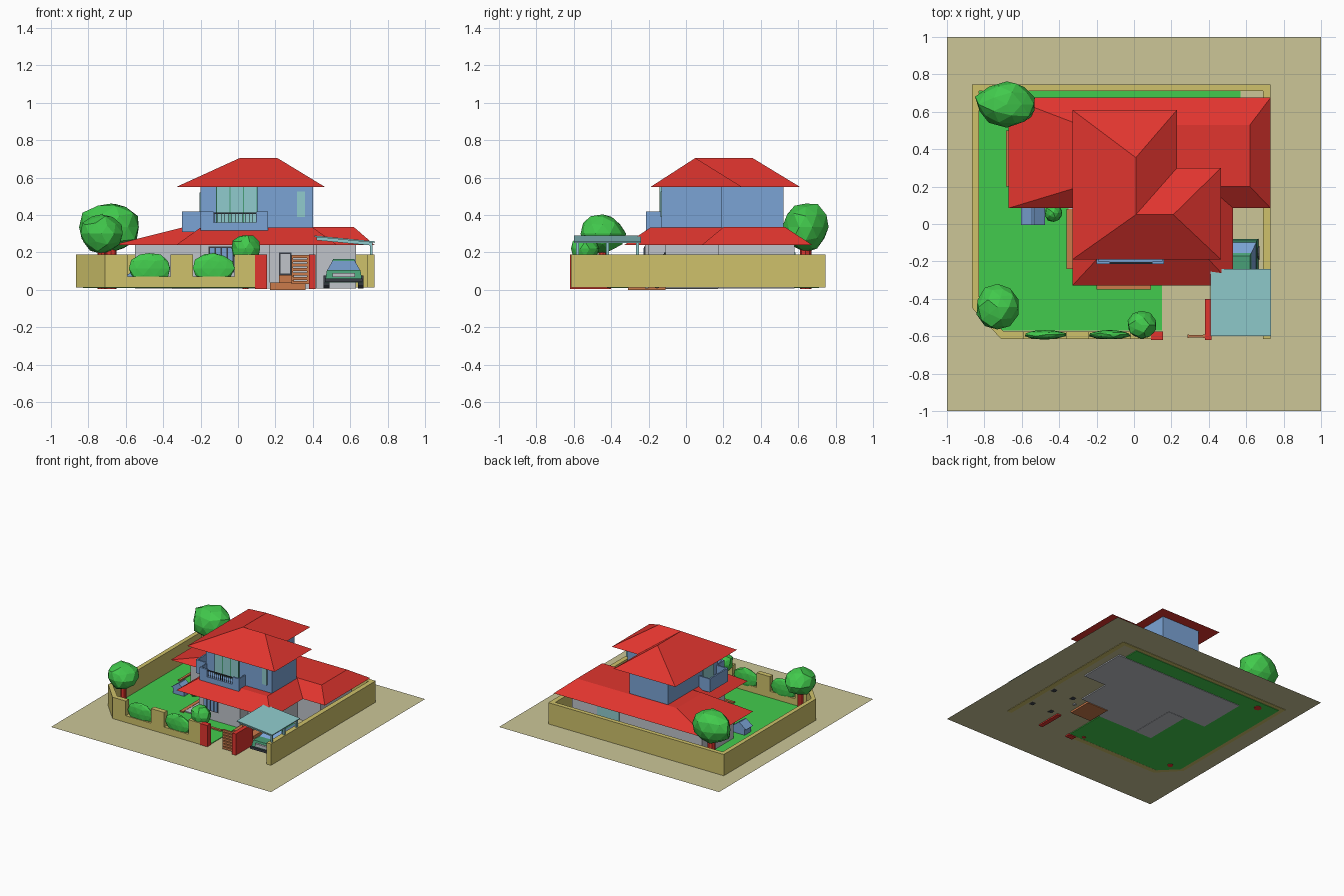
import bpy, bmesh, math, random
from mathutils import Vector

random.seed(4)
cube = bpy.data.objects.get("Cube")
if cube:
    bpy.data.objects.remove(cube, do_unlink=True)


def material(name, *rgb):
    m = bpy.data.materials.new(name)
    m.use_nodes = True
    col = [(c / 255) ** 2.2 for c in rgb] + [1]
    m.diffuse_color = col
    m.node_tree.nodes["Principled BSDF"].inputs["Base Color"].default_value = col
    return m


SAND = material("sand", 203, 197, 150)
YELLOW = material("yellow wall", 205, 192, 106)
GREEN = material("leaf green", 68, 202, 78)
RED = material("tile red", 224, 56, 50)
GREY = material("pale grey", 190, 194, 200)
BLUE = material("wall blue", 122, 162, 212)
GLASS = material("glass teal", 142, 202, 204)
CAR = material("car green", 74, 158, 118)
WOOD = material("wood orange", 202, 122, 76)
DARK = material("dark grey", 60, 64, 72)


def mesh(name, verts, faces, mat):
    bm = bmesh.new()
    vs = [bm.verts.new(v) for v in verts]
    for f in faces:
        bm.faces.new([vs[i] for i in f])
    bmesh.ops.recalc_face_normals(bm, faces=bm.faces)
    return finish(name, bm, mat)


def finish(name, bm, mat):
    me = bpy.data.meshes.new(name)
    bm.to_mesh(me)
    bm.free()
    me.materials.append(mat)
    ob = bpy.data.objects.new(name, me)
    bpy.context.collection.objects.link(ob)
    return ob


def frustum(name, x, y, z, top_x, top_y, mat):
    """Box whose top rectangle may differ from its bottom one."""
    v = [(a, b, h) for h, p, q in ((z[0], x, y), (z[1], top_x, top_y))
         for a, b in ((p[0], q[0]), (p[1], q[0]), (p[1], q[1]), (p[0], q[1]))]
    sides = [(i, (i + 1) % 4, (i + 1) % 4 + 4, i + 4) for i in range(4)]
    return mesh(name, v, sides + [(3, 2, 1, 0), (4, 5, 6, 7)], mat)


def box(name, x, y, z, mat):
    return frustum(name, x, y, z, x, y, mat)


def prism(name, outline, z0, z1, mat):
    n = len(outline)
    v = [(a, b, h) for h in (z0, z1) for a, b in outline]
    sides = [(i, (i + 1) % n, (i + 1) % n + n, i + n) for i in range(n)]
    return mesh(name, v, sides + [tuple(range(n)), tuple(range(n, 2 * n))], mat)


def foliage(name, center, size, detail=2, jitter=0.1):
    bm = bmesh.new()
    bmesh.ops.create_icosphere(bm, subdivisions=detail, radius=1)
    for v in bm.verts:
        k = 1 + random.uniform(-jitter, jitter * 0.5)
        v.co = Vector(c + s * k * a for c, s, a in zip(center, size, v.co))
    return finish(name, bm, GREEN)


def cylinder(name, center, radius, depth, mat, axis="Z", sides=8):
    bm = bmesh.new()
    bmesh.ops.create_cone(bm, cap_ends=True, segments=sides, radius1=radius,
                          radius2=radius, depth=depth)
    ob = finish(name, bm, mat)
    ob.location = center
    if axis == "X":
        ob.rotation_euler.y = math.pi / 2
    return ob


# Ground and lawn
G = 0.015
mesh("ground", [(-1, -1, G), (1, -1, G), (1, 1, G), (-1, 1, G)], [(0, 1, 2, 3)], SAND)
prism("lawn", [(-.83, .71), (.57, .71), (.57, .3), (.15, .3), (.15, -.57), (-.7, -.57), (-.83, -.44)],
      0.009, 0.02, GREEN)

# Boundary wall with mitred corners
outer = [(.73, -.615), (.73, .745), (-.865, .745), (-.865, -.45), (-.71, -.615), (-.59, -.615)]
inner = [(.69, -.615), (.69, .71), (-.83, .71), (-.83, -.44), (-.695, -.575), (-.59, -.575)]
prism("boundary_wall", outer + inner[::-1], 0.012, 0.19, YELLOW)
for i, x in enumerate(((-.36, -.24), (-.02, .09))):
    box(f"front_wall_pier_{i}", x, (-.615, -.575), (0.012, 0.19), YELLOW)
for i, x in enumerate(((-.59, -.36), (-.24, -.02))):
    box(f"front_wall_low_{i}", x, (-.615, -.575), (0.012, 0.07), YELLOW)
    foliage(f"hedge_{i}", (sum(x) / 2, -.592, .115), (.115, .026, .085), 2, .08)
box("gate_pier", (.09, .155), (-.62, -.575), (0.005, 0.19), RED)
box("gate_side_wall", (.38, .415), (-.62, -.4), (0.005, 0.19), RED)

# Slatted gate
for x in (.285, .37):
    box("gate_stile", (x, x + .01), (-.61, -.59), (.03, .185), WOOD)
for i in range(7):
    z = .03 + i * .0235
    box(f"gate_slat_{i}", (.285, .38), (-.607, -.593), (z, z + .016), WOOD)

# Ground floor
W = (0.006, 0.245)
box("rear_rooms", (-.55, .63), (.17, .58), W, GREY)
box("front_room", (-.2, .17), (-.22, .18), W, GREY)
box("entry_hall", (.16, .42), (-.11, .18), W, GREY)
box("entry_column", (.4, .42), (-.22, -.2), W, GREY)
box("porch_floor", (.17, .36), (-.31, -.11), (0, .04), WOOD)
box("porch_step", (.22, .3), (-.26, -.11), (.04, .08), WOOD)
box("front_door", (.22, .285), (-.118, -.1), (.08, .2), DARK)
box("front_door_panel", (.228, .277), (-.122, -.1), (.088, .192), GREY)
for i in range(4):
    x = -.15 + i * .032
    box(f"front_window_pane_{i}", (x, x + .024), (-.227, -.2), (.1, .225), BLUE)
box("front_window_frame", (-.158, -.022), (-.224, -.2), (.092, .232), DARK)
box("side_window", (.2, .4), (.575, .586), (.1, .2), GLASS)

# Brick borders and kennel
box("border_front", (-.2, .09), (-.35, -.33), (.01, .03), WOOD)
box("border_side", (-.36, -.33), (-.24, .08), (.01, .03), WOOD)
box("border_left", (-.685, -.665), (.2, .5), (.01, .03), WOOD)
box("terrace_step", (-.35, -.2), (-.22, .17), (.004, .028), GREY)
box("kennel_body", (-.59, -.49), (.0, .08), (.015, .07), BLUE)
frustum("kennel_roof", (-.605, -.475), (-.005, .085), (.07, .115), (-.545, -.535), (-.005, .085), BLUE)

# Lower roofs
frustum("rear_lower_roof", (-.67, .73), (.085, .675), (.24, .335), (-.29, .62), (.2, .53), RED)
frustum("front_lower_roof", (-.33, .53), (-.33, .3), (.24, .333), (-.2, .4), (-.19, .3), RED)

# Upper floor
box("upper_front_block", (-.2, .4), (-.13, .19), (.3, .56), BLUE)
box("upper_rear_block", (-.2, .15), (.18, .52), (.3, .56), BLUE)
box("balcony_glass", (-.115, .105), (-.138, -.12), (.34, .55), GLASS)
for i in range(4):
    x = -.117 + i * .072
    box(f"balcony_mullion_{i}", (x, x + .006), (-.141, -.12), (.34, .55), CAR)
box("corner_window", (.315, .357), (-.137, -.12), (.39, .525), GLASS)
box("left_balcony_door", (-.207, -.19), (-.07, .07), (.34, .52), GLASS)

# Front balcony
box("balcony_floor", (-.2, .16), (-.215, -.13), (.3, .36), BLUE)
for x in ((-.2, -.13), (.1, .16)):
    box("balcony_parapet", x, (-.215, -.2), (.34, .42), BLUE)
for x in ((-.2, -.19), (.15, .16)):
    box("balcony_side", x, (-.215, -.13), (.34, .42), BLUE)
box("balcony_handrail", (-.13, .1), (-.211, -.203), (.406, .414), DARK)
for i in range(13):
    x = -.128 + i * .0187
    box(f"baluster_{i}", (x, x + .003), (-.209, -.205), (.36, .41), DARK)

# Left balcony
box("left_balcony_floor", (-.3, -.2), (-.12, .12), (.31, .35), BLUE)
box("left_balcony_parapet", (-.3, -.288), (-.12, .12), (.33, .42), BLUE)
for y in ((-.12, -.108), (.108, .12)):
    box("left_balcony_end", (-.3, -.2), y, (.33, .42), BLUE)

# Upper hip roof
eave = [(-.33, .61), (-.33, -.19), (.465, -.19), (.465, .3), (.23, .3), (.23, .61)]
ridge = [(.01, .355), (.01, .05), (.21, .05)]
mesh("upper_roof", [(*p, .55) for p in eave] + [(*p, .705) for p in ridge],
     [(0, 1, 7, 6), (1, 2, 8, 7), (2, 3, 8), (3, 4, 7, 8), (4, 5, 6, 7), (5, 0, 6), (5, 4, 3, 2, 1, 0)], RED)

# Carport
canopy = box("carport_canopy", (-.162, .162), (-.6, -.24), (-.004, .004), GLASS)
canopy.location = (.57, 0, .271)
canopy.rotation_euler.y = math.radians(5.5)
for y in (-.58, -.42, -.26):
    beam = box("carport_beam", (-.15, .15), (y - .006, y + .006), (-.02, -.004), GLASS)
    beam.location, beam.rotation_euler = canopy.location, canopy.rotation_euler
    box("carport_post", (.705, .72), (y - .008, y + .008), (.19, .25), GLASS)

# Car
CX = .565
frustum("car_body", (CX - .1, CX + .1), (-.5, -.08), (.04, .105), (CX - .09, CX + .09), (-.48, -.09), CAR)
frustum("car_windows", (CX - .088, CX + .088), (-.4, -.1), (.105, .155), (CX - .06, CX + .06), (-.32, -.16), BLUE)
frustum("car_top", (CX - .062, CX + .062), (-.325, -.155), (.155, .166), (CX - .055, CX + .055), (-.31, -.17), CAR)
box("car_bumper", (CX - .1, CX + .1), (-.51, -.49), (.042, .06), DARK)
box("car_grille", (CX - .06, CX + .06), (-.501, -.485), (.068, .09), GREY)
for side in (-1, 1):
    for y in (-.41, -.155):
        cylinder("car_wheel", (CX + side * .092, y, .042), .034, .03, DARK, "X", 12)

# Trees and shrubs
trees = [("rear_tree", (-.68, .64, .335), (.17, .125, .14), .03),
         ("front_tree", (-.73, -.445, .3), (.115, .125, .105), .022),
         ("gate_tree", (.04, -.54, .22), (.08, .077, .08), .015)]
for name, center, size, r in trees:
    foliage(name + "_crown", center, size)
    cylinder(name + "_trunk", (center[0], center[1], .12), r, .23, RED)
foliage("garden_shrub", (-.43, .06, .08), (.05, .05, .07))
